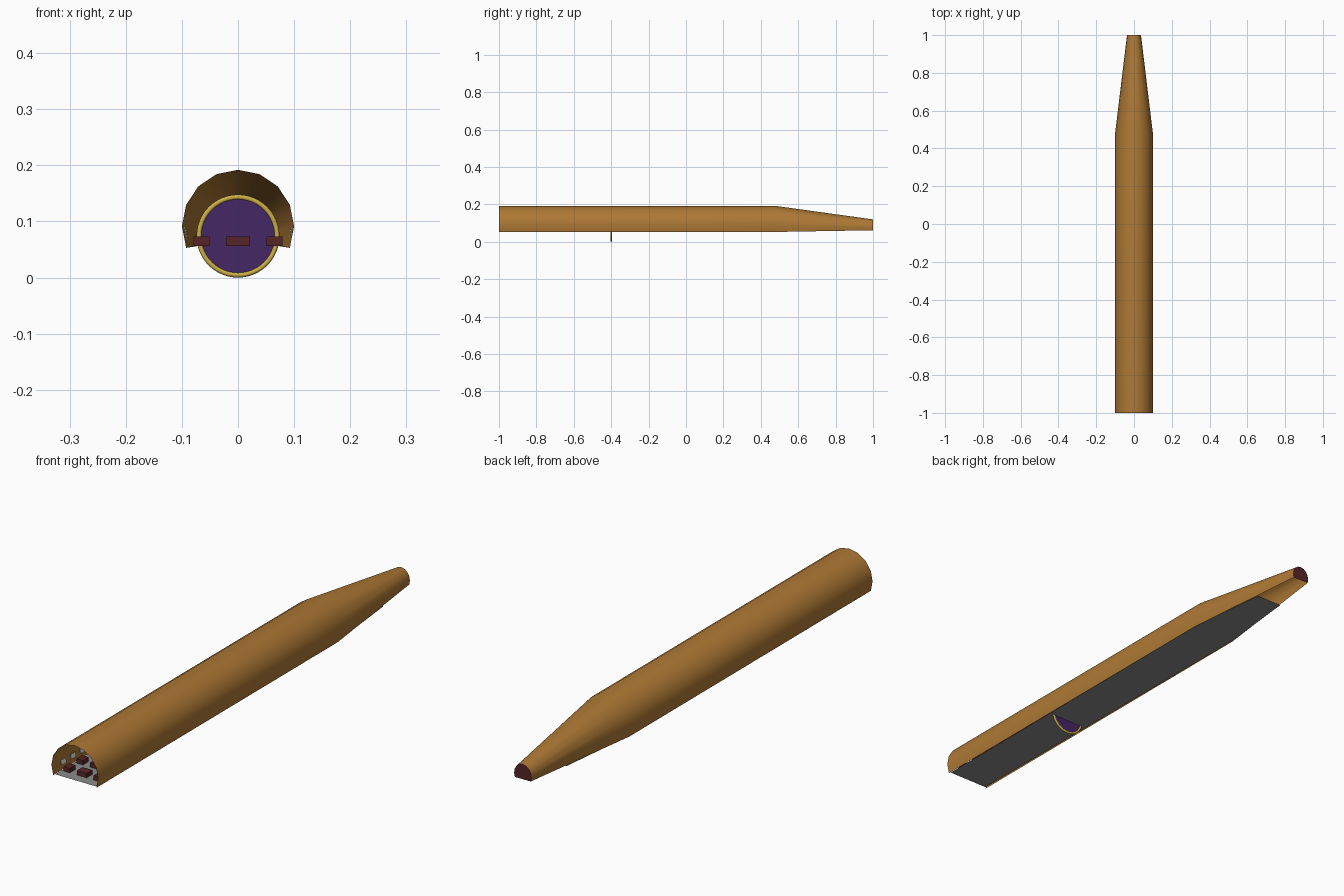
import bpy, bmesh, math
from mathutils import Matrix

if "Cube" in bpy.data.objects:
    bpy.data.objects.remove(bpy.data.objects["Cube"])


def material(name, rgb):
    m = bpy.data.materials.new(name)
    m.diffuse_color = (*rgb, 1)
    m.use_nodes = True
    m.node_tree.nodes["Principled BSDF"].inputs["Base Color"].default_value = m.diffuse_color
    return m


AMBER = material("amber hull", (0.42, 0.19, 0.035))
GREY = material("floor grey", (0.26, 0.26, 0.26))
MAROON = material("maroon", (0.095, 0.018, 0.02))
GOLD = material("gold", (0.60, 0.43, 0.06))
PURPLE = material("purple", (0.06, 0.02, 0.13))
WHITE = material("window white", (0.75, 0.78, 0.8))


def finish(name, bm, mat, smooth=False):
    me = bpy.data.meshes.new(name)
    bm.to_mesh(me)
    bm.free()
    me.materials.append(mat)
    ob = bpy.data.objects.new(name, me)
    bpy.context.collection.objects.link(ob)
    if smooth:
        bpy.context.view_layer.objects.active = ob
        ob.select_set(True)
        bpy.ops.object.shade_smooth_by_angle(angle=math.radians(30))
        ob.select_set(False)
    return ob


def box(bm, loc, size, rot=0):
    bmesh.ops.create_cube(bm, size=1, matrix=Matrix.Translation(loc)
                          @ Matrix.Rotation(rot, 4, 'Y') @ Matrix.Diagonal((*size, 1)))


# hull: open-bottomed 16-sided arch, straight and then tapering to the tail
def section(y, width, z_low, z_high):
    pts = []
    for i in range(12 - 1):
        a = math.radians(-22.5 + 22.5 * i)
        t = (math.sin(a) + 0.3827) / 1.3827
        pts.append((width * math.cos(a), y, z_low + t * (z_high - z_low)))
    return pts


LOW, HIGH = 0.053, 0.192
tail = section(1, 0.037, 0.062, 0.120)
bm = bmesh.new()
rings = [[bm.verts.new(p) for p in s] for s in
         (section(-1, 0.1, LOW, HIGH), section(0.48, 0.1, LOW, HIGH), tail)]
for r0, r1 in zip(rings, rings[1:]):
    for i in range(len(r0) - 1):
        bm.faces.new((r0[i], r1[i], r1[i + 1], r0[i + 1]))
bmesh.ops.reverse_faces(bm, faces=[f for f in bm.faces if f.normal.z < 0 and f.calc_center_median().z > 0.15])
bmesh.ops.recalc_face_normals(bm, faces=bm.faces)
if max(bm.faces, key=lambda f: f.calc_center_median().z).normal.z < 0:
    bmesh.ops.reverse_faces(bm, faces=bm.faces)
finish("hull", bm, AMBER, smooth=True)

# tail cap
bm = bmesh.new()
f = bm.faces.new([bm.verts.new(p) for p in tail])
f.normal_update()
if f.normal.y < 0:
    f.normal_flip()
finish("tail_cap", bm, MAROON)

# cabin floor, narrowing with the hull
bm = bmesh.new()
outline = [(0.087, -0.995), (0.091, 0.49), (0.056, 0.81)]
pts = outline + [(-x, y) for x, y in reversed(outline)]
bm.faces.new([bm.verts.new((x, y, 0.0555)) for x, y in pts])
finish("floor", bm, GREY)

# rows of low seats, three abreast
bm = bmesh.new()
for row in range(7):
    for x, w in ((-0.065, 0.028), (0, 0.042), (0.065, 0.028)):
        box(bm, (x, -0.94 + 0.08 * row, 0.065), (w, 0.035, 0.017))
finish("seats", bm, MAROON)

# inner wall windows, tilted with the hull panels
bm = bmesh.new()
for i in range(25):
    for side in (-1, 1):
        box(bm, (side * 0.0935, -0.935 + 0.059 * i, 0.081),
            (0.002, 0.03, 0.018), side * math.radians(10.5))
finish("windows", bm, WHITE)

# round portal: gold ring with purple disc
bpy.ops.mesh.primitive_torus_add(major_radius=0.0695, minor_radius=0.0045, major_segments=48,
                                 minor_segments=10, location=(0, -0.4, 0.074),
                                 rotation=(math.pi / 2, 0, 0))
ring = bpy.context.object
ring.name = "portal_ring"
ring.data.materials.append(GOLD)
bpy.ops.object.shade_smooth_by_angle(angle=math.radians(60))
bpy.ops.object.select_all(action='DESELECT')

bm = bmesh.new()
bmesh.ops.create_cone(bm, cap_ends=True, segments=48, radius1=0.068, radius2=0.068, depth=0.003,
                      matrix=Matrix.Translation((0, -0.4, 0.074)) @ Matrix.Rotation(math.pi / 2, 4, 'X'))
finish("portal_disc", bm, PURPLE)
